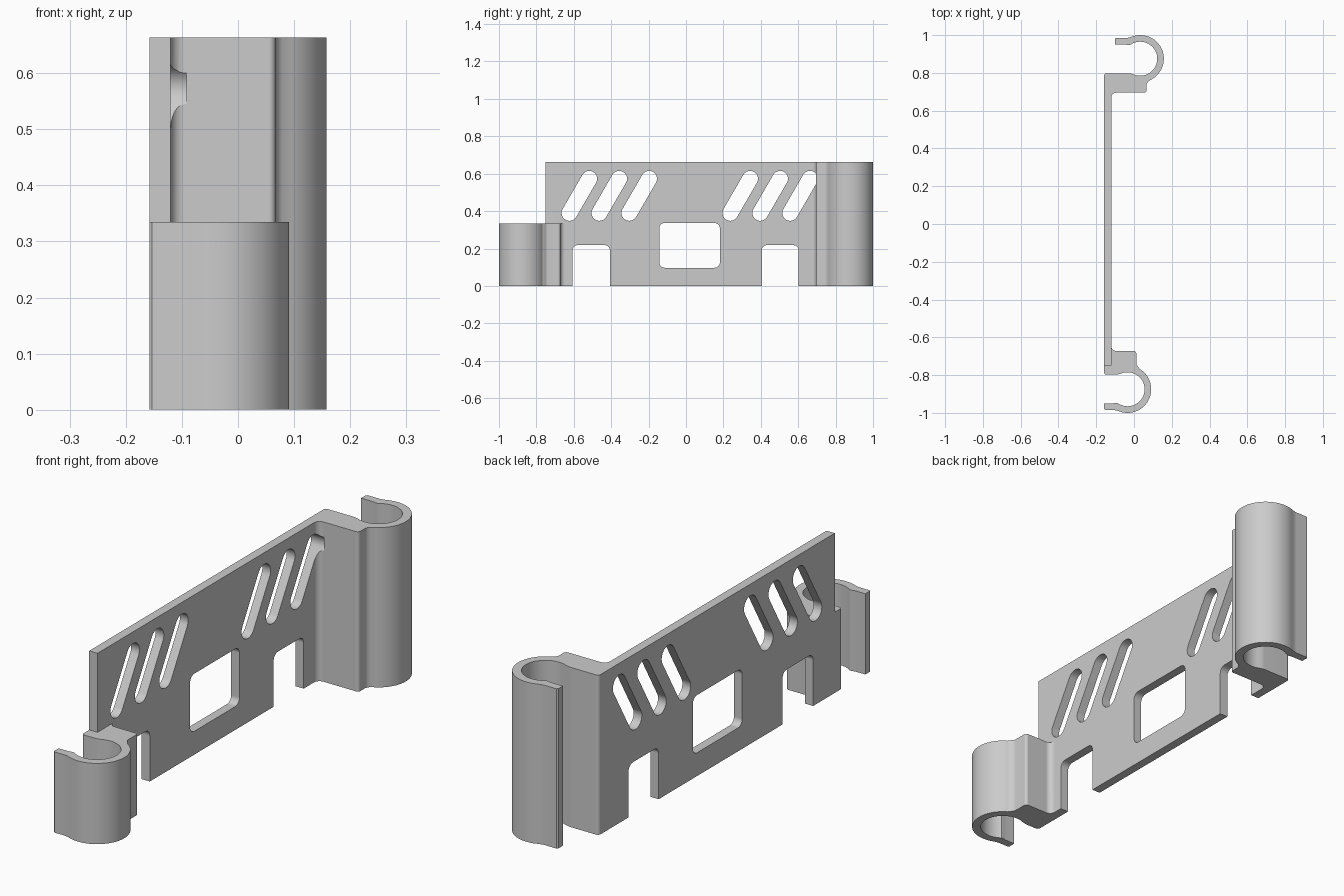
import bpy, bmesh, math
from mathutils import Vector

if "Cube" in bpy.data.objects:
    bpy.data.objects.remove(bpy.data.objects["Cube"])

grey = bpy.data.materials.new("plain grey")
grey.diffuse_color = (0.6, 0.6, 0.6, 1)
grey.use_nodes = True
grey.node_tree.nodes["Principled BSDF"].inputs["Base Color"].default_value = grey.diffuse_color


def arc(cx, cy, r, a0, a1, n):
    """Points on an arc, angles in degrees."""
    out = []
    for i in range(n + 1):
        a = math.radians(a0 + (a1 - a0) * i / n)
        out.append((cx + r * math.cos(a), cy + r * math.sin(a)))
    return out


def prism(name, pts, axis, lo, hi):
    """Extrude a 2D outline along z (xy outline) or x (yz outline)."""
    bm = bmesh.new()
    place = (lambda p: (p[0], p[1], lo)) if axis == 'z' else (lambda p: (lo, p[0], p[1]))
    step = Vector((0, 0, hi - lo)) if axis == 'z' else Vector((hi - lo, 0, 0))
    face = bm.faces.new([bm.verts.new(place(p)) for p in pts])
    ext = bmesh.ops.extrude_face_region(bm, geom=[face])
    bmesh.ops.translate(bm, vec=step, verts=[v for v in ext["geom"] if isinstance(v, bmesh.types.BMVert)])
    bmesh.ops.recalc_face_normals(bm, faces=bm.faces[:])
    mesh = bpy.data.meshes.new(name)
    bm.to_mesh(mesh)
    bm.free()
    mesh.materials.append(grey)
    ob = bpy.data.objects.new(name, mesh)
    bpy.context.collection.objects.link(ob)
    return ob


def combine(target, tool, operation):
    """Apply a boolean and discard the tool."""
    mod = target.modifiers.new("cut", 'BOOLEAN')
    mod.operation, mod.solver, mod.object = operation, 'EXACT', tool
    bpy.context.view_layer.objects.active = target
    bpy.ops.object.modifier_apply(modifier=mod.name)
    bpy.data.objects.remove(tool, do_unlink=True)


BACK, INNER = -0.158, -0.12      # plate faces in x


def clip_outline(start, block_y, block_x, cx, lip_x):
    """Plate strip from y = start, then the block, open ring and lip."""
    cy, R, r = 0.875, 0.125, 0.09
    pts = [(BACK, start), (INNER, start)]
    pts += arc(INNER + 0.025, block_y - 0.025, 0.025, 180, 90, 6)      # inner fillet
    pts += arc(block_x - 0.012, block_y + 0.012, 0.012, -90, 0, 4)     # block corner
    pts += [(block_x, 0.74), (block_x + 0.004, 0.749), (block_x + 0.012, 0.758)]
    pts += arc(cx, cy, R, -60, 112, 40)                                # outer ring
    pts += [(cx - 0.06, 0.987), (cx - 0.072, 0.985)]
    pts += [(lip_x + 0.005, 0.985), (lip_x, 0.980), (lip_x, 0.950)]    # lip end
    pts += [(cx - 0.078, 0.950), (cx - 0.066, 0.947)]
    pts += arc(cx, cy, r, 127, -112, 44)                               # inner ring
    pts += [(cx - 0.045, 0.795), (cx - 0.06, 0.798)]
    pts += arc(BACK + 0.012, 0.786, 0.012, 90, 180, 4)
    return pts


# Plate with the tall clip, joined to the short clip
bracket = prism("clip_bracket", clip_outline(-0.75, 0.695, 0.067, 0.033, -0.10), 'z', 0, 0.663)
short = [(x, -y) for x, y in clip_outline(0.60, 0.672, 0.012, -0.034, BACK)]
combine(bracket, prism("short_clip", short, 'z', 0, 0.335), 'UNION')


def rounded(y0, y1, z0, z1, r):
    return (arc(y0 + r, z0 + r, r, 180, 270, 6) + arc(y1 - r, z0 + r, r, 270, 360, 6)
            + arc(y1 - r, z1 - r, r, 0, 90, 6) + arc(y0 + r, z1 - r, r, 90, 180, 6))


# Window and the two notches in the lower edge
holes = [rounded(-0.143, 0.181, 0.097, 0.336, 0.028),
         rounded(-0.608, -0.407, -0.2, 0.218, 0.028),
         rounded(0.405, 0.602, -0.2, 0.218, 0.028)]
# Slanted slots in two groups of three
for first in (-0.623, 0.237):
    for i in range(3):
        y = first + 0.16 * i
        holes.append(arc(y, 0.390, 0.042, 150, 330, 16) + arc(y + 0.106, 0.573, 0.042, -30, 150, 16))
for pts in holes:
    combine(bracket, prism("hole_cutter", pts, 'x', -0.3, -0.092), 'DIFFERENCE')

# Smooth rounded surfaces, sharp corners
bpy.ops.object.select_all(action='DESELECT')
bracket.select_set(True)
bpy.context.view_layer.objects.active = bracket
bpy.ops.object.shade_smooth_by_angle(angle=math.radians(30))
normals = bracket.modifiers.new("normals", 'WEIGHTED_NORMAL')
normals.keep_sharp = True
